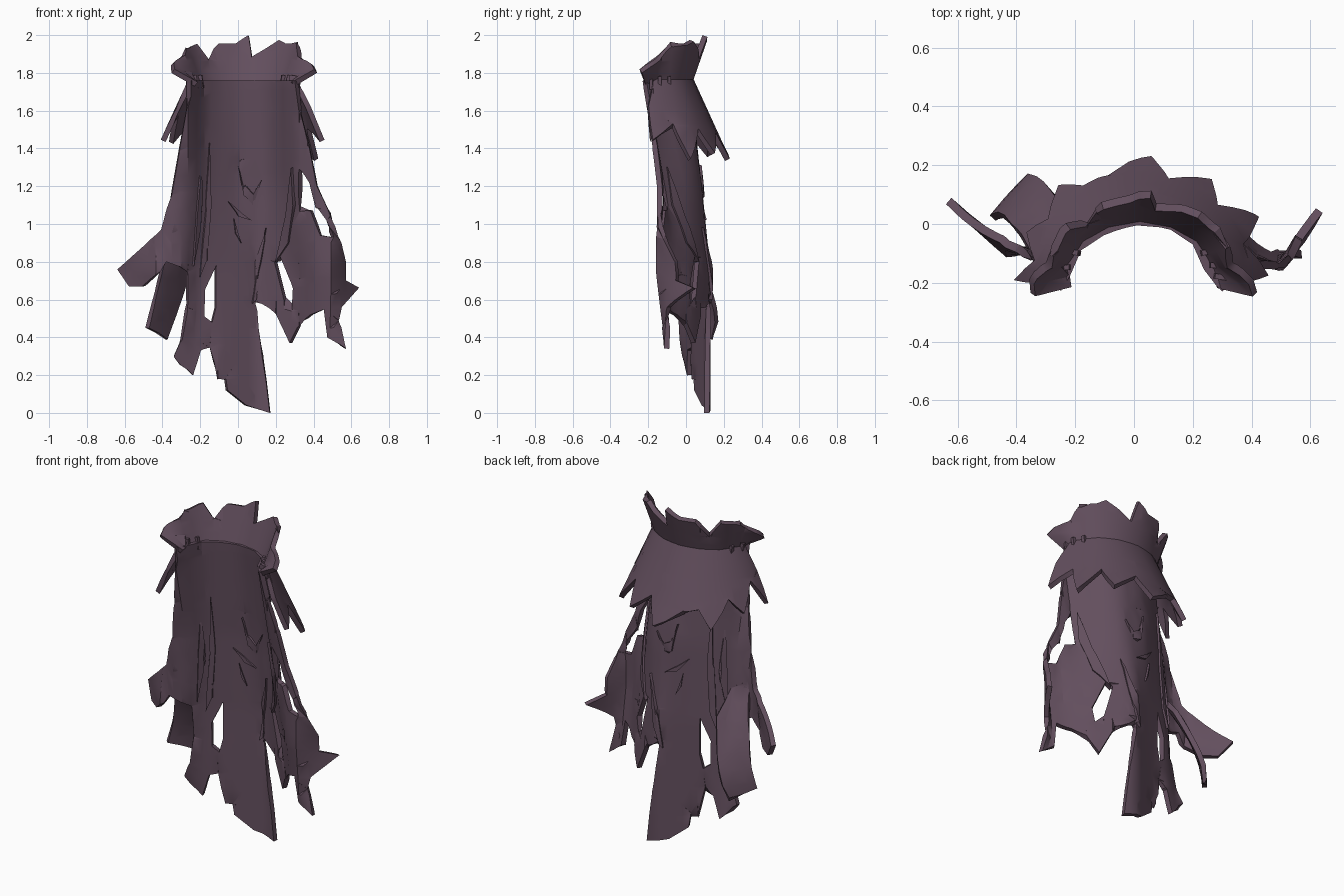
import bpy, bmesh, math
from mathutils import Vector

default_cube = bpy.data.objects.get("Cube")
if default_cube:
    bpy.data.objects.remove(default_cube, do_unlink=True)

# One cloth colour for everything
cloth_material = bpy.data.materials.new("dusky purple cloth")
cloth_material.use_nodes = True
colour = (0.125, 0.078, 0.112, 1)
cloth_material.diffuse_color = colour
cloth_material.node_tree.nodes["Principled BSDF"].inputs["Base Color"].default_value = colour


def interpolate(points, value):
    """Piecewise linear lookup in a list of (position, result) pairs."""
    if value <= points[0][0]:
        return points[0][1]
    for (start, first), (end, last) in zip(points, points[1:]):
        if value <= end:
            return first + (last - first) * (value - start) / (end - start)
    return points[-1][1]


def finish(obj):
    """Apply modifiers, then smooth the broad folds and keep the rims sharp."""
    bpy.ops.object.select_all(action="DESELECT")
    obj.select_set(True)
    bpy.context.view_layer.objects.active = obj
    for modifier in list(obj.modifiers):
        bpy.ops.object.modifier_apply(modifier=modifier.name)
    bpy.ops.object.shade_smooth_by_angle(angle=math.radians(32))


def make_cloth(name, outline, mapping, steps, holes=(), thickness=0.028):
    """Fill a flat outline, slice it into a grid, bend it by mapping and thicken it.
    Outlines and mapped positions are in hundredths of a unit."""
    bm = bmesh.new()
    for loop in (outline, *holes):
        corners = [bm.verts.new((a, b, 0)) for a, b in loop]
        for corner, following in zip(corners, corners[1:] + corners[:1]):
            bm.edges.new((corner, following))
    bmesh.ops.triangle_fill(bm, edges=bm.edges[:], use_beauty=True, normal=(0, 0, 1))
    for axis, step in enumerate(steps):
        low = min(point[axis] for point in outline)
        high = max(point[axis] for point in outline)
        normal = Vector((0, 0, 0))
        normal[axis] = 1
        for index in range(1, math.ceil((high - low) / step)):
            bmesh.ops.bisect_plane(bm, geom=bm.verts[:] + bm.edges[:] + bm.faces[:],
                                   plane_co=normal * (low + index * step), plane_no=normal)
    for vert in bm.verts:
        vert.co = Vector(mapping(vert.co.x, vert.co.y)) / 100
    bmesh.ops.triangulate(bm, faces=bm.faces[:])
    bmesh.ops.recalc_face_normals(bm, faces=bm.faces[:])
    mesh = bpy.data.meshes.new(name)
    bm.to_mesh(mesh)
    bm.free()
    mesh.materials.append(cloth_material)
    obj = bpy.data.objects.new(name, mesh)
    bpy.context.collection.objects.link(obj)
    solid = obj.modifiers.new("thickness", "SOLIDIFY")
    solid.thickness = thickness
    solid.offset = 0
    finish(obj)
    return obj


# Depth of the hanging cloth: cross-sections (x, y) at four heights
sections = [
    (20, [(-48, 2), (-30, 1), (-10, 4), (0, 8), (10, 12), (17, 11), (28, 5), (45, -5), (56, -13)]),
    (75, [(-63, 8), (-43, -10), (-30, -8), (-22, 0), (0, 8), (10, 12), (20, 6), (30, 0),
          (42, -12), (50, -15), (56, -4), (63, 8)]),
    (120, [(-45, 0), (-36, -12), (-26, -10), (-18, -1), (0, 7), (15, 7), (24, 0), (32, -12), (42, -14)]),
    (175, [(-26, -22), (-23, -17), (-19, -8), (-10, -2), (0, 1), (12, 0), (21, -6), (26, -17), (31, -22)]),
]


def cloth_depth(x, z):
    return interpolate([(height, interpolate(profile, x)) for height, profile in sections], z)


def hang(x, z):
    return x, cloth_depth(x, z), z


# Main cape with its ragged hem and torn holes
cape_outline = [
    (-26, 176), (-26, 168), (-31, 140), (-35, 117), (-40, 97), (-45, 92), (-63, 76), (-57, 67),
    (-50, 67), (-41, 75), (-38, 80), (-27, 76), (-27, 57), (-30, 39), (-34, 30), (-24, 20),
    (-20, 33), (-15, 36), (-11, 19), (-7, 19), (-6, 12), (4, 4), (17, 0), (15, 17), (11, 44),
    (9, 60), (20, 54), (28, 37), (33, 47), (39, 52), (46, 55), (48, 40), (57, 34), (53, 50),
    (54, 56), (63, 66), (56, 70), (56, 80), (53, 93), (49, 105), (42, 120), (38, 140), (33, 160),
    (31, 176)]
cape_holes = [
    [(-12, 78), (-18, 65), (-18, 51), (-14, 48), (-12, 56)],
    [(23, 83), (20, 80), (25, 60), (29, 56), (30, 66)],
    [(33, 130), (38, 122), (41, 110), (47, 102), (50, 93), (44, 94), (39, 107), (33, 108)],
]
make_cloth("cape_body", cape_outline, hang, (4, 9), cape_holes)


# Twisted tatter hanging from the right edge
def twist(x, z):
    amount = min(1, max(0, (95 - z) / 50))
    return x, (1 - amount) * cloth_depth(x, z) + amount * (2 + (x + 48) * 1.2), z


make_cloth("twisted_tatter", [(-34, 100), (-26, 96), (-24, 82), (-30, 62), (-38, 40), (-48, 45), (-41, 74)],
           twist, (5, 8))

# Raised creases in the cloth
creases = [
    [(-16, 143), (-15, 110), (-17, 82), (-21, 72), (-18, 110)],
    [(-21, 132), (-20, 105), (-25, 78), (-23, 108)],
    [(0, 131), (3, 121), (8, 117), (13, 124), (8, 112), (3, 115)],
    [(-6, 112), (0, 107), (7, 102), (0, 104)],
    [(-3, 103), (-1, 96), (1, 90), (-2, 95)],
    [(16, 98), (13, 80), (9, 60), (7, 58), (10, 80)],
    [(30, 130), (31, 110), (28, 90), (21, 80), (27, 105)],
]
for index, crease in enumerate(creases):
    make_cloth(f"crease_{index}", crease, hang, (4, 9), thickness=0.05)

# Neckline path shared by the collar and the mantle
neckline = [(-24, -22), (-24, -14), (-18, -5), (-9, 0), (2, 2), (13, 0), (22, -5), (28, -14), (31, -22)]
centre = Vector((3, -14))
seam_height = 175


def neck_point(s, outward):
    base = Vector([interpolate([(i, p[axis]) for i, p in enumerate(neckline)], s) for axis in (0, 1)])
    return base + (base - centre).normalized() * outward


def collar_flare(s, rise):
    flare = rise * (0.35 + 1.6 * max(0, abs(s - 4) - 3))
    return *neck_point(s, flare), seam_height + rise


def mantle_flare(s, drop):
    return *neck_point(s, 1 + drop * 0.46), seam_height + 1 - drop


# Jagged standing collar
make_cloth("collar", [
    (0, -1), (0.1, 6), (0.9, 13), (1.3, 17), (2.2, 20), (2.6, 11), (3.2, 20), (3.8, 20), (4.25, 24.5),
    (4.4, 13), (5.4, 22), (5.8, 20), (6.5, 20), (7.1, 12), (7.9, 6), (8, -1)], collar_flare, (0.5, 6))

# Short ragged mantle over the shoulders and back
make_cloth("mantle", [
    (0.6, 0), (0.4, 16), (0.6, 32), (1.1, 18), (1.7, 33), (2.1, 25), (2.8, 40), (3.1, 30), (3.5, 32),
    (4.2, 42), (4.5, 28), (5.1, 39), (5.5, 26), (6.1, 42), (6.5, 24), (7.3, 32), (7.6, 14), (7.4, 0)],
    mantle_flare, (0.5, 8))

# Small stitches tying the collar to the cape
for index, s in enumerate((0.9, 1.5, 6.5, 7.0, 7.5)):
    spot = neck_point(s, 0.5) / 100
    away = spot - centre / 100
    bpy.ops.mesh.primitive_cube_add(size=1, location=(*spot, seam_height / 100),
                                    rotation=(0, 0.15, math.atan2(away.y, away.x)))
    stitch = bpy.context.object
    stitch.name = f"stitch_{index}"
    stitch.scale = (0.06, 0.018, 0.07)
    stitch.data.materials.append(cloth_material)
